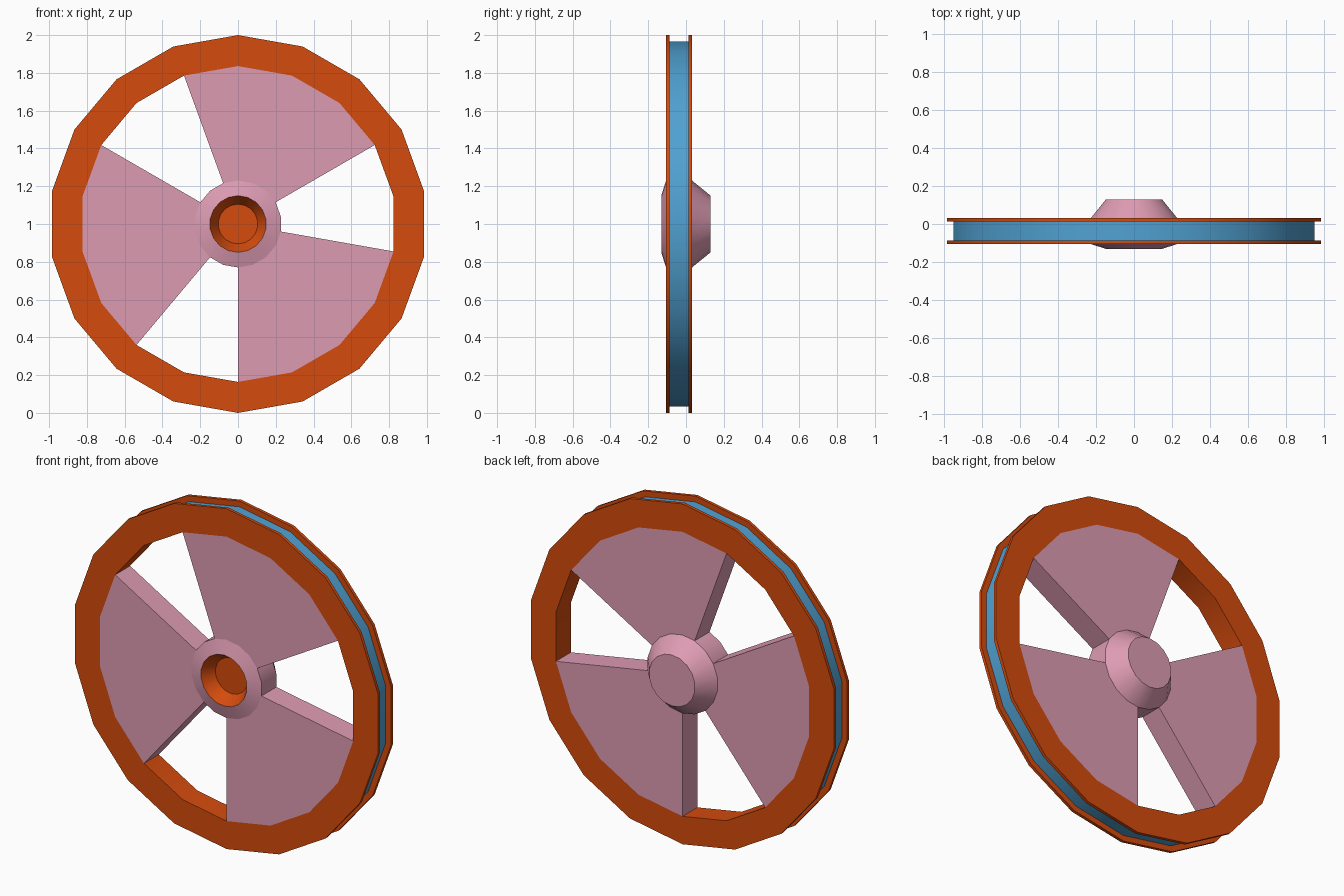
import bpy, bmesh, math

if "Cube" in bpy.data.objects:
    bpy.data.objects.remove(bpy.data.objects["Cube"])

SIDES = 18
STEP = 2 * math.pi / SIDES
CZ = 1.0
FRONT, BACK = -0.106, 0.032     # faces of rim and spokes
HUB_R, RIM_IN = 0.23, 0.836


def material(name, rgb):
    m = bpy.data.materials.new(name)
    m.diffuse_color = (*rgb, 1)
    m.use_nodes = True
    m.node_tree.nodes["Principled BSDF"].inputs["Base Color"].default_value = m.diffuse_color
    return m


ORANGE = material("orange", (0.66, 0.070, 0.004))
BLUE = material("blue", (0.082, 0.36, 0.65))
PINK = material("pink", (0.73, 0.33, 0.45))


def point(r, y, k):
    # k counts 20 degree steps from the +x side, with a corner at the top
    a = math.pi / 2 + k * STEP
    return (r * math.cos(a), y, CZ + r * math.sin(a))


def finish(name, bm, mats, smooth):
    bmesh.ops.recalc_face_normals(bm, faces=bm.faces)
    me = bpy.data.meshes.new(name)
    bm.to_mesh(me)
    bm.free()
    for m in mats:
        me.materials.append(m)
    ob = bpy.data.objects.new(name, me)
    bpy.context.collection.objects.link(ob)
    if smooth:
        bpy.ops.object.select_all(action='DESELECT')
        ob.select_set(True)
        bpy.context.view_layer.objects.active = ob
        bpy.ops.object.shade_smooth_by_angle(angle=math.radians(21))
    return ob


def lathe(name, profile, mats, seg_mats, closed):
    """Spin (radius, y) points about the y axis; open profiles get end caps."""
    bm = bmesh.new()
    rings = [[bm.verts.new(point(r, y, k)) for k in range(SIDES)] for r, y in profile]
    n = len(rings)
    for i in range(n if closed else n - 1):
        a, b = rings[i], rings[(i + 1) % n]
        for k in range(SIDES):
            j = (k + 1) % SIDES
            bm.faces.new((a[k], a[j], b[j], b[k])).material_index = seg_mats[i]
    if not closed:
        bm.faces.new(rings[0]).material_index = seg_mats[0]
        bm.faces.new(rings[-1]).material_index = seg_mats[-1]
    return finish(name, bm, mats, True)


# Rim with two flanges and a blue groove floor
lathe("rim",
      [(RIM_IN, FRONT), (1.0, FRONT), (1.0, -0.088), (0.966, -0.088),
       (0.966, 0.013), (1.0, 0.013), (1.0, BACK), (RIM_IN, BACK)],
      [ORANGE, BLUE], [0, 0, 0, 1, 0, 0, 0, 0], True)

# Hub: orange tapered bore in front, pink body, flat back
lathe("hub",
      [(0.105, -0.06), (0.15, -0.131), (HUB_R, FRONT), (HUB_R, BACK), (0.15, 0.13)],
      [PINK, ORANGE], [1, 0, 0, 0], False)


# Three wide wedge spokes, 80 degrees each with 40 degree gaps
def wedge(name, start):
    bm = bmesh.new()
    cols = [[bm.verts.new(point(r, y, start + k)) for r, y in
             ((HUB_R, FRONT), (RIM_IN, FRONT), (RIM_IN, BACK), (HUB_R, BACK))]
            for k in range(5)]
    for a, b in zip(cols, cols[1:]):
        for i in range(4):
            j = (i + 1) % 4
            bm.faces.new((a[i], a[j], b[j], b[i]))
    bm.faces.new(cols[0])
    bm.faces.new(cols[-1])
    finish(name, bm, [PINK], False)


for n in range(3):
    wedge(f"spoke_{n + 1}", -3 + 6 * n)
